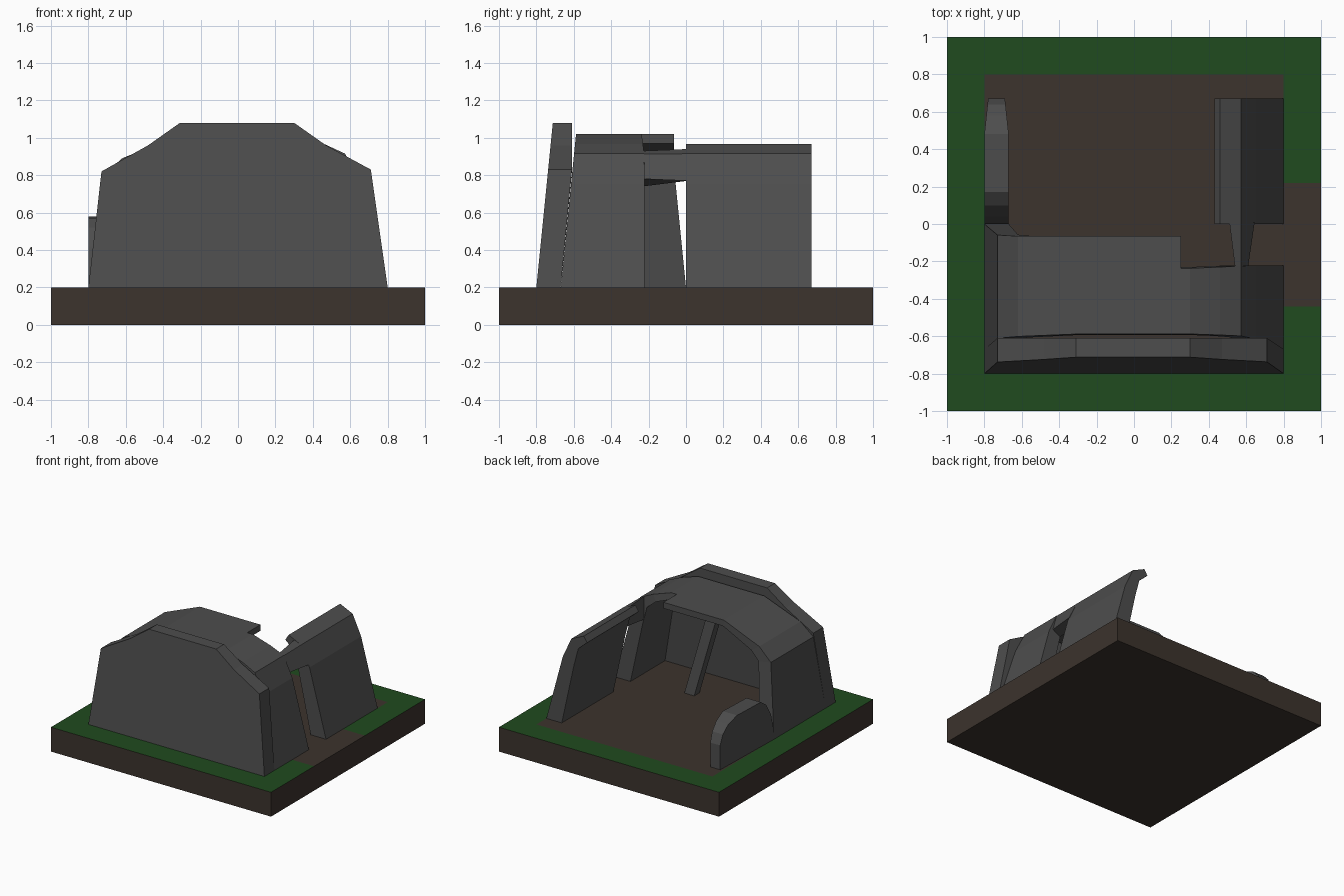
import bpy, bmesh
from mathutils import Vector

if "Cube" in bpy.data.objects:
    bpy.data.objects.remove(bpy.data.objects["Cube"])


def material(name, rgb):
    m = bpy.data.materials.new(name)
    m.diffuse_color = (*rgb, 1)
    m.use_nodes = True
    m.node_tree.nodes["Principled BSDF"].inputs["Base Color"].default_value = m.diffuse_color
    return m


EARTH = material("earth", (0.045, 0.033, 0.026))
GRASS = material("grass", (0.014, 0.07, 0.013))
STONE = material("stone", (0.075, 0.075, 0.075))


def finish(name, bm, mats):
    bmesh.ops.recalc_face_normals(bm, faces=bm.faces)
    me = bpy.data.meshes.new(name)
    bm.to_mesh(me)
    bm.free()
    for m in mats:
        me.materials.append(m)
    ob = bpy.data.objects.new(name, me)
    bpy.context.collection.objects.link(ob)
    return ob


def loft(name, ring_a, ring_b):
    """Solid between two matching rings; ends capped with quads across the ring."""
    bm = bmesh.new()
    a = [bm.verts.new(p) for p in ring_a]
    b = [bm.verts.new(p) for p in ring_b]
    n = len(a)
    for i in range(n):
        j = (i + 1) % n
        bm.faces.new((a[i], a[j], b[j], b[i]))
    for r in (a, b):
        for i in range(n // 2 - 1):
            bm.faces.new((r[i], r[i + 1], r[n - 2 - i], r[n - 1 - i]))
    return finish(name, bm, [STONE])


def shell(name, outer, inner, front, back):
    """Wall section in x-z, with its end positions in y given as functions of z."""
    prof = outer + inner[::-1]
    return loft(name, [(x, front(z), z) for x, z in prof],
                [(x, back(z), z) for x, z in prof])


# ground block: grass on top, earth floor and path inlaid
bm = bmesh.new()
bmesh.ops.create_cube(bm, size=2)
for v in bm.verts:
    v.co.z = 0.2 if v.co.z > 0 else 0
for axis, cuts in (((1, 0, 0), (-0.8, 0.8)), ((0, 1, 0), (-0.8, -0.44, 0.22, 0.8))):
    for c in cuts:
        bmesh.ops.bisect_plane(bm, geom=bm.verts[:] + bm.edges[:] + bm.faces[:],
                               plane_co=Vector(axis) * c, plane_no=axis)
for f in bm.faces:
    c = f.calc_center_median()
    floor = abs(c.x) < 0.8 and abs(c.y) < 0.8
    path = c.x > 0.8 and -0.44 < c.y < 0.22
    f.material_index = int(c.z > 0.19 and not (floor or path))
finish("ground", bm, [EARTH, GRASS])


def lean_outer(z):
    return -0.8 + 0.1 * (z - 0.2)


def lean_inner(z):
    return -0.67 + 0.1 * (z - 0.2)


# leaning front wall
shell("front_wall",
      [(-0.8, 0.2), (-0.73, 0.82), (-0.48, 0.96), (-0.31, 1.08)],
      [(0.8, 0.2), (0.71, 0.83), (0.47, 0.96), (0.3, 1.08)],
      lean_outer, lambda z: min(lean_inner(z), -0.61))

# left wall running up into the main roof
shell("left_wall_and_roof",
      [(-0.8, 0.2), (-0.73, 0.79), (-0.62, 0.89), (-0.3, 1.02), (0.25, 1.02)],
      [(-0.67, 0.2), (-0.62, 0.77), (-0.55, 0.84), (-0.29, 0.97), (0.25, 0.97)],
      lean_inner, lambda z: max(-0.1 * (z - 0.2), -0.065))

# right wall in front of the doorway, with the broken edge of the roof
side_outer = [(0.8, 0.2), (0.65, 0.75), (0.573, 0.915), (0.46, 0.967)]
side_inner = [(0.66, 0.2), (0.55, 0.7), (0.51, 0.85), (0.43, 0.92)]
shell("right_front_wall_and_roof",
      side_outer[:3] + [(0.46, 0.967), (0.3, 1.02), (0.25, 1.02)],
      side_inner[:3] + [(0.43, 0.915), (0.29, 0.97), (0.25, 0.97)],
      lean_inner, lambda z: -0.222 - 0.015 * max(0, z - 0.9) / 0.12)

# right wall behind the doorway, curling over at the top
shell("right_back_wall", side_outer, side_inner, lambda z: 0.0, lambda z: 0.67)

# lintel bridging the doorway
loft("door_lintel",
     [(x, -0.23, z) for x, z in ((0.54, 0.93), (0.573, 0.912), (0.61, 0.78), (0.54, 0.74))],
     [(x, 0.01, z) for x, z in ((0.51, 0.94), (0.573, 0.915), (0.645, 0.77), (0.54, 0.77))])

# low ruined left wall with a rounded top, thinner at the back end
low = [(0, 0.2), (0, 0.27), (0.04, 0.42), (0.1, 0.52), (0.17, 0.57),
       (0.48, 0.58), (0.58, 0.54), (0.64, 0.48), (0.67, 0.4), (0.67, 0.2)]


def pinch(y):
    return 0.02 * max(0, y - 0.48) / 0.19


loft("low_left_wall", [(-0.8 + pinch(y), y, z) for y, z in low],
     [(-0.67 - pinch(y), y, z) for y, z in low])

# leaning prop under the roof
square = [(-0.045, -0.035), (0.045, -0.035), (0.045, 0.035), (-0.045, 0.035)]
loft("roof_prop", [(0.17 + dx, -0.32 + dy, 0.2) for dx, dy in square],
     [(-0.02 + dx, -0.40 + dy, 0.99) for dx, dy in square])
